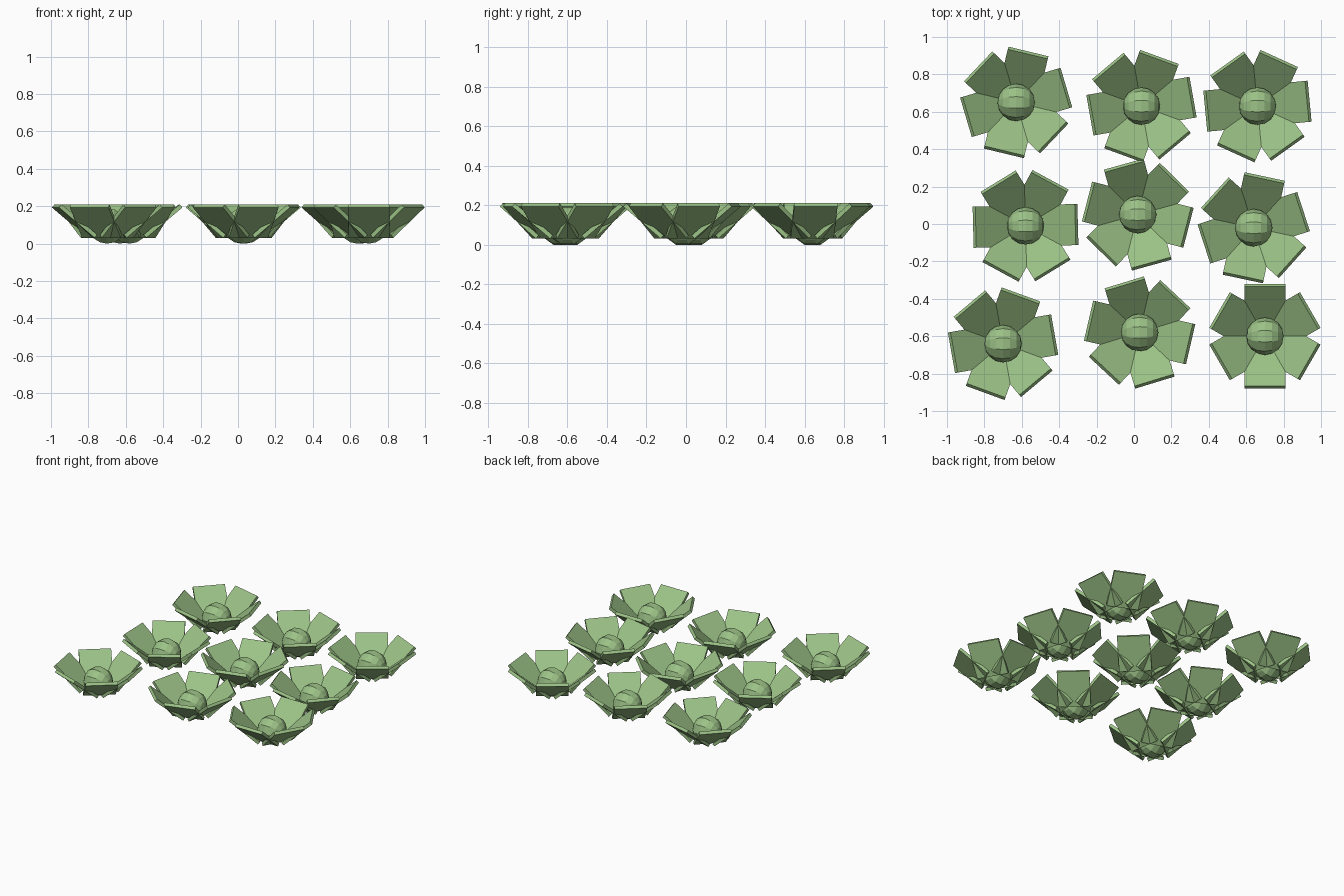
import bpy, bmesh, math
from mathutils import Matrix, Vector

if "Cube" in bpy.data.objects:
    bpy.data.objects.remove(bpy.data.objects["Cube"])

# Single leaf-green material
green = bpy.data.materials.new("leaf_green")
green.use_nodes = True
colour = (0.33, 0.54, 0.24, 1)
green.diffuse_color = colour
green.node_tree.nodes["Principled BSDF"].inputs["Base Color"].default_value = colour

PETALS, WIDTH, THICK, TILT = 6, 0.22, 0.022, math.radians(40)
TIP_R, TIP_Z, LENGTH = 0.266, 0.21, 0.252


def finish(bm, name):
    mesh = bpy.data.meshes.new(name)
    bm.to_mesh(mesh)
    bm.free()
    mesh.materials.append(green)
    return mesh


def petal_ring_mesh():
    # Six flat slabs leaning outwards, hung from their upper tip edge
    bm = bmesh.new()
    slab = (Matrix.Translation((TIP_R, 0, TIP_Z))
            @ Matrix.Rotation(-TILT, 4, "Y")
            @ Matrix.Translation((-LENGTH / 2, 0, -THICK / 2))
            @ Matrix.Diagonal((LENGTH, WIDTH, THICK, 1)))
    for i in range(PETALS):
        turn = Matrix.Rotation(math.tau * i / PETALS, 4, "Z")
        bmesh.ops.create_cube(bm, size=1, matrix=turn @ slab)
    return finish(bm, "petals")


def heart_mesh():
    # Faceted ball with its poles along x, resting on z = 0
    bm = bmesh.new()
    radius, sides = 0.1, 10
    bmesh.ops.create_uvsphere(bm, u_segments=sides, v_segments=8, radius=radius,
                              matrix=Matrix.Rotation(math.pi / 2, 4, "Y"))
    low = min(v.co.z for v in bm.verts)
    bmesh.ops.translate(bm, verts=bm.verts, vec=Vector((0, 0, -low)))
    return finish(bm, "flower_heart")


def place(name, mesh, x, y, turn=0):
    ob = bpy.data.objects.new(name, mesh)
    ob.location = (x, y, 0)
    ob.rotation_euler.z = math.radians(turn)
    bpy.context.collection.objects.link(ob)


# Loose three by three patch: x, y, turn of each flower
flowers = [
    (-0.63, 0.65, 16.5), (0.04, 0.63, 10), (0.66, 0.63, 5.5),
    (-0.58, -0.01, 1.5), (0.02, 0.05, 45.5), (0.64, -0.02, 18),
    (-0.70, -0.64, 10), (0.03, -0.58, 47), (0.70, -0.60, 30),
]
petals, heart = petal_ring_mesh(), heart_mesh()
for i, (x, y, turn) in enumerate(flowers, 1):
    place(f"flower_petals_{i}", petals, x, y, turn)
    place(f"flower_heart_{i}", heart, x, y)
